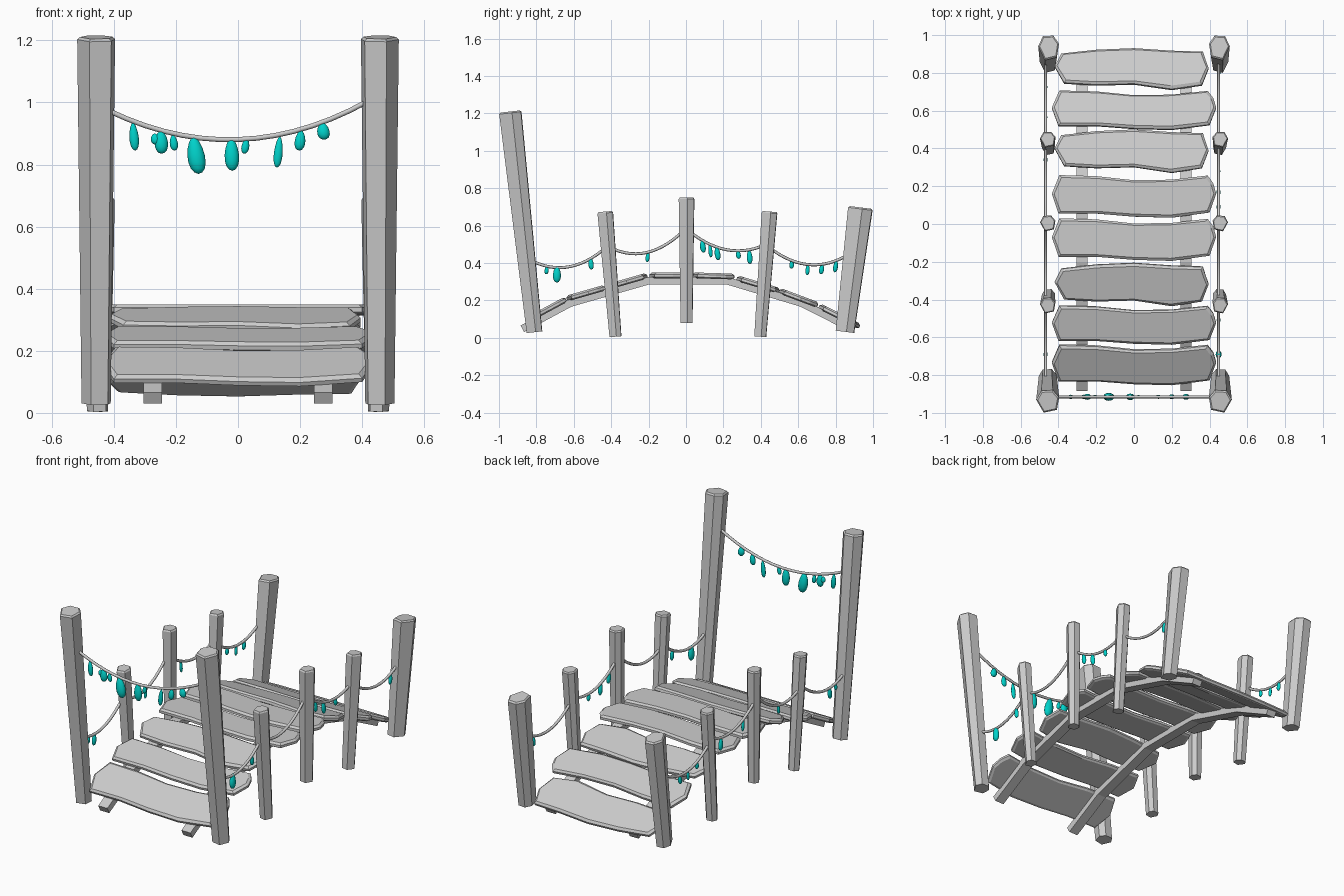
import bpy, bmesh, math, random
from mathutils import Vector, Matrix

if "Cube" in bpy.data.objects:
    bpy.data.objects.remove(bpy.data.objects["Cube"])

random.seed(4)
teal = bpy.data.materials.new("teal")
teal.diffuse_color = (0.0, 0.65, 0.6, 1)
teal.use_nodes = True
teal.node_tree.nodes["Principled BSDF"].inputs["Base Color"].default_value = teal.diffuse_color


def make_object(name, bm):
    bmesh.ops.recalc_face_normals(bm, faces=bm.faces)
    me = bpy.data.meshes.new(name)
    bm.to_mesh(me)
    bm.free()
    ob = bpy.data.objects.new(name, me)
    bpy.context.collection.objects.link(ob)
    return ob


def loft(name, rings):
    """Closed solid skinned through equal-length rings of points."""
    bm = bmesh.new()
    vs = [[bm.verts.new(p) for p in r] for r in rings]
    n = len(vs[0])
    for a, b in zip(vs, vs[1:]):
        for i in range(n):
            j = (i + 1) % n
            bm.faces.new((a[i], a[j], b[j], b[i]))
    bm.faces.new(vs[0])
    bm.faces.new(vs[-1])
    return make_object(name, bm)


def arc(y):
    """Height of the arched stringer centre line."""
    for (y0, z0), (y1, z1) in zip(ARCH, ARCH[1:]):
        if y <= y1 or y1 == ARCH[-1][0]:
            return z0 + (z1 - z0) * (y - y0) / (y1 - y0)


ARCH = [(-0.875, 0.048), (-0.62, 0.185), (-0.2, 0.305),
        (0.22, 0.305), (0.62, 0.185), (0.89, 0.048)]


# Posts: leaning, irregular six-sided, wider at the top with a small chamfer
def post(name, base, top, r0, r1, mirror):
    base, top = Vector(base), Vector(top)
    axis = (top - base).normalized()
    u = Vector((1, 0, 0))
    v = axis.cross(u).normalized()
    shape = [(1, .15), (.55, .95), (-.45, 1), (-1, .35), (-.8, -.75), (.35, -1)]

    def ring(c, r):
        return [c + u * (px * r[0] * mirror) + v * (py * r[1]) for px, py in shape]
    ch = 0.008
    inner = (r1[0] * 0.86, r1[1] * 0.86)
    loft(name, [ring(base, r0), ring(top - axis * ch, r1), ring(top, inner)])


for s, side in ((-1, "left"), (1, "right")):
    post("front_post_" + side, (s * .457, -.81, .03), (s * .457, -.94, 1.21),
         (.047, .042), (.061, .06), s)
    post("back_post_" + side, (s * .455, .85, .032), (s * .452, .933, .697),
         (.044, .05), (.055, .066), s)
    for label, y0, y1, z0, z1 in (("front", -.377, -.432, .006, .675),
                                  ("middle", .003, .003, .08, .75),
                                  ("rear", .397, .447, .006, .675)):
        post(label + "_rail_post_" + side, (s * .453, y0, z0), (s * .457, y1, z1),
             (.034, .032), (.041, .042), s)

# Stringers under the deck
for s, side in ((-1, "left"), (1, "right")):
    rings = []
    for i, (y, z) in enumerate(ARCH):
        a, b = Vector(ARCH[max(i - 1, 0)]), Vector(ARCH[min(i + 1, 5)])
        d = (b - a).normalized()
        h = Vector((-d.y, d.x)) * 0.02
        x0, x1 = s * .275 - .03, s * .275 + .03
        rings.append([(x0, y - h.x, z - h.y), (x1, y - h.x, z - h.y),
                      (x1, y + h.x, z + h.y), (x0, y + h.x, z + h.y)])
    loft("stringer_" + side, rings)

# Planks: two wavy outlines with worn edges, tilted along the arch
PLANK_A = [(-.42, .01), (-.385, .075), (-.2, .095), (0, .103), (.2, .09), (.365, .085),
           (.38, .04), (.395, .0), (.36, -.085), (.2, -.108), (0, -.08), (-.2, -.085), (-.37, -.075)]
PLANK_B = [(-.435, .01), (-.395, .1), (-.2, .095), (0, .075), (.2, .078), (.39, .098),
           (.42, .06), (.435, .01), (.4, -.08), (.2, -.105), (0, -.1), (-.2, -.085), (-.4, -.085)]
for i, (y, width, outline) in enumerate((
        (-.73, .205, PLANK_B), (-.525, .2, PLANK_B), (-.31, .215, PLANK_A), (-.08, .22, PLANK_B),
        (.148, .22, PLANK_B), (.38, .215, PLANK_A), (.595, .2, PLANK_B), (.81, .205, PLANK_A))):
    tilt = math.atan2(arc(y + .09) - arc(y - .09), .18)
    mid = (arc(y + .09) + arc(y - .09)) / 2
    mat = Matrix.Translation((0, y, mid)) @ Matrix.Rotation(tilt, 4, 'X')
    k = width / .2 / math.cos(tilt)
    rings = []
    for inset, z in ((.012, .013), (0, .02), (0, .034), (.012, .044)):
        fx, fy = 1 - inset / .42, 1 - inset / .1
        rings.append([mat @ Vector((px * fx, py * fy * k, z)) for px, py in outline])
    loft(f"plank_{i + 1}", rings)


# Sagging ropes: parabola through start, lowest area and end
def sag(p, t):
    (a, za), (b, zb), (c, zc) = p
    return (za * (t - b) * (t - c) / ((a - b) * (a - c)) + zb * (t - a) * (t - c) / ((b - a) * (b - c))
            + zc * (t - a) * (t - b) / ((c - a) * (c - b)))


def rope(name, p, place):
    rings = []
    r, n = .008, 14
    for i in range(n + 1):
        t = p[0][0] + (p[2][0] - p[0][0]) * i / n
        slope = (sag(p, t + .001) - sag(p, t - .001)) / .002
        ang = math.atan(slope)
        ring = []
        for k in range(8):
            q = k * math.pi / 4
            du, dw = r * math.cos(q), r * math.sin(q)
            ring.append(place(t - du * math.sin(ang), dw, sag(p, t) + du * math.cos(ang)))
        rings.append(ring)
    ob = loft(name, rings)
    for f in ob.data.polygons:
        f.use_smooth = len(f.vertices) == 4


def front(t, d, z): return Vector((t, -.915 + d, z))
def left(t, d, z): return Vector((-.468 + d, t, z))
def right(t, d, z): return Vector((.448 + d, t, z))


rope("front_rope", ((-.42, .975), (-.02, .88), (.42, 1.005)), front)
SPANS = (((-.82, .41), (-.67, .375), (-.42, .49)), ((-.41, .485), (-.25, .45), (-.01, .575)),
         ((.01, .575), (.28, .465), (.43, .5)), ((.43, .495), (.68, .39), (.86, .44)))
for i, span in enumerate(SPANS):
    rope(f"left_rope_{i + 1}", span, left)
    rope(f"right_rope_{i + 1}", span, right)


# Hanging teal drops: (position along rope, top, bottom, width)
def drops(name, place, rows):
    for i, (t, zt, zb, w) in enumerate(rows):
        bm = bmesh.new()
        bmesh.ops.create_uvsphere(bm, u_segments=12, v_segments=8, radius=1)
        lean = random.uniform(-.15, .15)
        for v in bm.verts:
            k = (w / 2) * (1 - .2 * v.co.z)
            h = (zt - zb) / 2
            v.co = place(t + v.co.x * k + lean * v.co.z * h, v.co.y * k * .75, (zt + zb) / 2 + v.co.z * h)
        ob = make_object(f"{name}_{i + 1}", bm)
        ob.data.materials.append(teal)
        for f in ob.data.polygons:
            f.use_smooth = True


drops("front_drop", front, (
    (-.335, .935, .845, .03), (-.266, .9, .864, .03), (-.247, .91, .835, .042), (-.207, .895, .845, .026),
    (-.135, .89, .77, .056), (-.02, .885, .78, .046), (.024, .885, .835, .025), (.13, .89, .79, .028),
    (.2, .91, .845, .034), (.275, .935, .88, .04)))
drops("right_drop", right, (
    (-.69, .385, .295, .042), (-.508, .43, .365, .028), (.09, .525, .455, .03),
    (.168, .49, .415, .03), (.28, .47, .422, .025), (.80, .415, .35, .025)))
drops("left_drop", left, (
    (-.745, .385, .34, .022), (-.69, .38, .31, .03), (-.205, .46, .405, .022), (.13, .505, .43, .022),
    (.34, .47, .395, .03), (.565, .415, .37, .025), (.65, .395, .335, .022), (.725, .395, .34, .026)))
